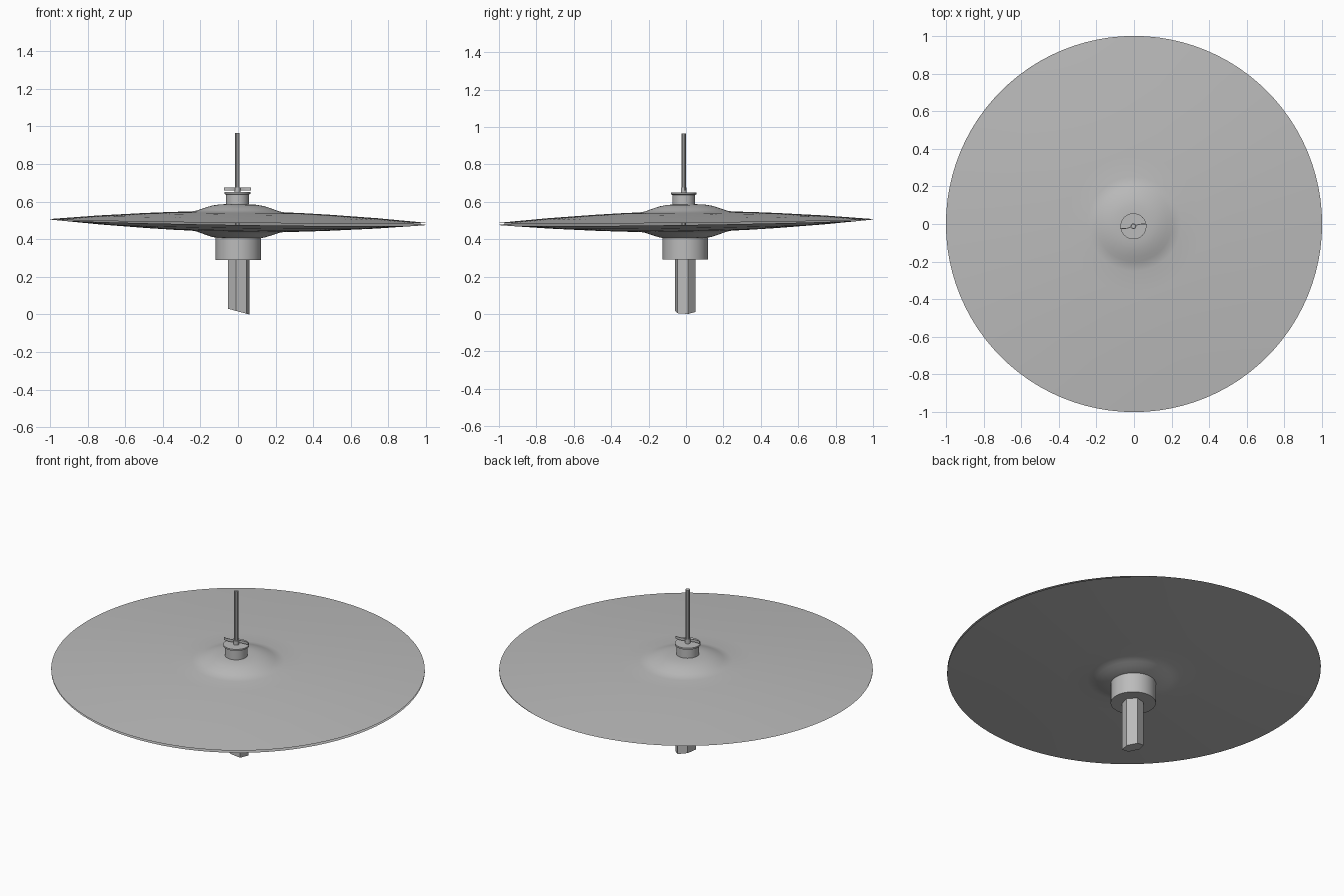
import bpy, bmesh, math
from mathutils import Vector, Matrix

cube = bpy.data.objects.get("Cube")
if cube:
    bpy.data.objects.remove(cube)

metal = bpy.data.materials.new("grey metal")
metal.use_nodes = True
GREY = (0.5, 0.5, 0.5, 1)
metal.diffuse_color = GREY
metal.node_tree.nodes["Principled BSDF"].inputs["Base Color"].default_value = GREY


def finish(name, bm, smooth=True):
    bmesh.ops.recalc_face_normals(bm, faces=bm.faces)
    mesh = bpy.data.meshes.new(name)
    bm.to_mesh(mesh)
    bm.free()
    mesh.materials.append(metal)
    obj = bpy.data.objects.new(name, mesh)
    bpy.context.collection.objects.link(obj)
    if smooth:
        bpy.ops.object.select_all(action='DESELECT')
        obj.select_set(True)
        bpy.context.view_layer.objects.active = obj
        bpy.ops.object.shade_smooth_by_angle(angle=math.radians(35))
    return obj


def lathe(name, profile, centre, sides, smooth=True, turn=0.0):
    """Spin (radius, height) points around a vertical axis."""
    bm = bmesh.new()
    verts = [bm.verts.new((r, 0, z)) for r, z in profile]
    edges = [bm.edges.new(pair) for pair in zip(verts, verts[1:])]
    bmesh.ops.spin(bm, geom=verts + edges, cent=(0, 0, 0), axis=(0, 0, 1),
                   angle=math.tau, steps=sides)
    bmesh.ops.remove_doubles(bm, verts=bm.verts, dist=1e-5)
    bm.transform(Matrix.Translation(Vector(centre)) @ Matrix.Rotation(turn, 4, 'Z'))
    return finish(name, bm, smooth)


# Pair of cymbals meeting at the rim, each leaning slightly
OUTER = [(0.012, 0.089), (0.06, 0.089), (0.10, 0.087), (0.14, 0.08),
         (0.175, 0.069), (0.20, 0.06), (0.22, 0.053), (0.25, 0.048),
         (0.36, 0.044), (0.5, 0.037), (0.75, 0.021), (1.0, 0.0)]
for name, side, height, lean in (("top_cymbal", 1, 0.497, 0.01),
                                 ("bottom_cymbal", -1, 0.491, 0.015)):
    inner = [(r, max(z - 0.004, 0)) for r, z in reversed(OUTER[:-1])]
    shell = [(r, side * z) for r, z in OUTER + inner + OUTER[:1]]
    cymbal = lathe(name, shell, (0, 0, 0), 96)
    for v in cymbal.data.vertices:
        v.co.z += height + lean * (v.co.y - v.co.x)

# Centre rod
lathe("rod", [(0, 0.30), (0.012, 0.30), (0.012, 0.965), (0, 0.965)],
      (-0.003, -0.012, 0), 10)

# Clutch collar with a thin flange on the upper bell
lathe("clutch_collar", [(0, 0.57), (0.061, 0.57), (0.061, 0.637), (0.069, 0.641),
                        (0.069, 0.65), (0, 0.65)], (-0.003, -0.012, 0), 32)

# Wing nut: a thin S-shaped blade and its hub
bm = bmesh.new()
rows = []
for i in range(17):
    t = i / 8 - 1
    y = 0.012 * math.sin(t * 2.2)
    rows.append([bm.verts.new((0.072 * t - 0.003, y - 0.012 + dy, z))
                 for dy, z in ((-0.002, 0.66), (0.002, 0.66),
                               (0.002, 0.675), (-0.002, 0.675))])
for a, b in zip(rows, rows[1:]):
    for k in range(4):
        n = (k + 1) % 4
        bm.faces.new((a[k], a[n], b[n], b[k]))
bm.faces.new(rows[0])
bm.faces.new(rows[-1])
finish("wing_nut_blade", bm)
lathe("wing_nut_hub", [(0, 0.645), (0.015, 0.645), (0.015, 0.675), (0, 0.675)],
      (-0.003, -0.012, 0), 16)

# Cup under the lower bell
lathe("seat_cup", [(0, 0.29), (0.121, 0.29), (0.121, 0.415), (0, 0.415)],
      (0.002, -0.004, 0), 40)

# Six-sided stand tube with a slanted foot
tube = lathe("stand_tube", [(0, 0), (0.058, 0), (0.058, 0.30), (0, 0.30)],
             (0.004, -0.004, 0), 6, smooth=False, turn=math.radians(15))
for v in tube.data.vertices:
    if v.co.z < 0.1:
        v.co.z = (0.06 - v.co.x) * 0.27
